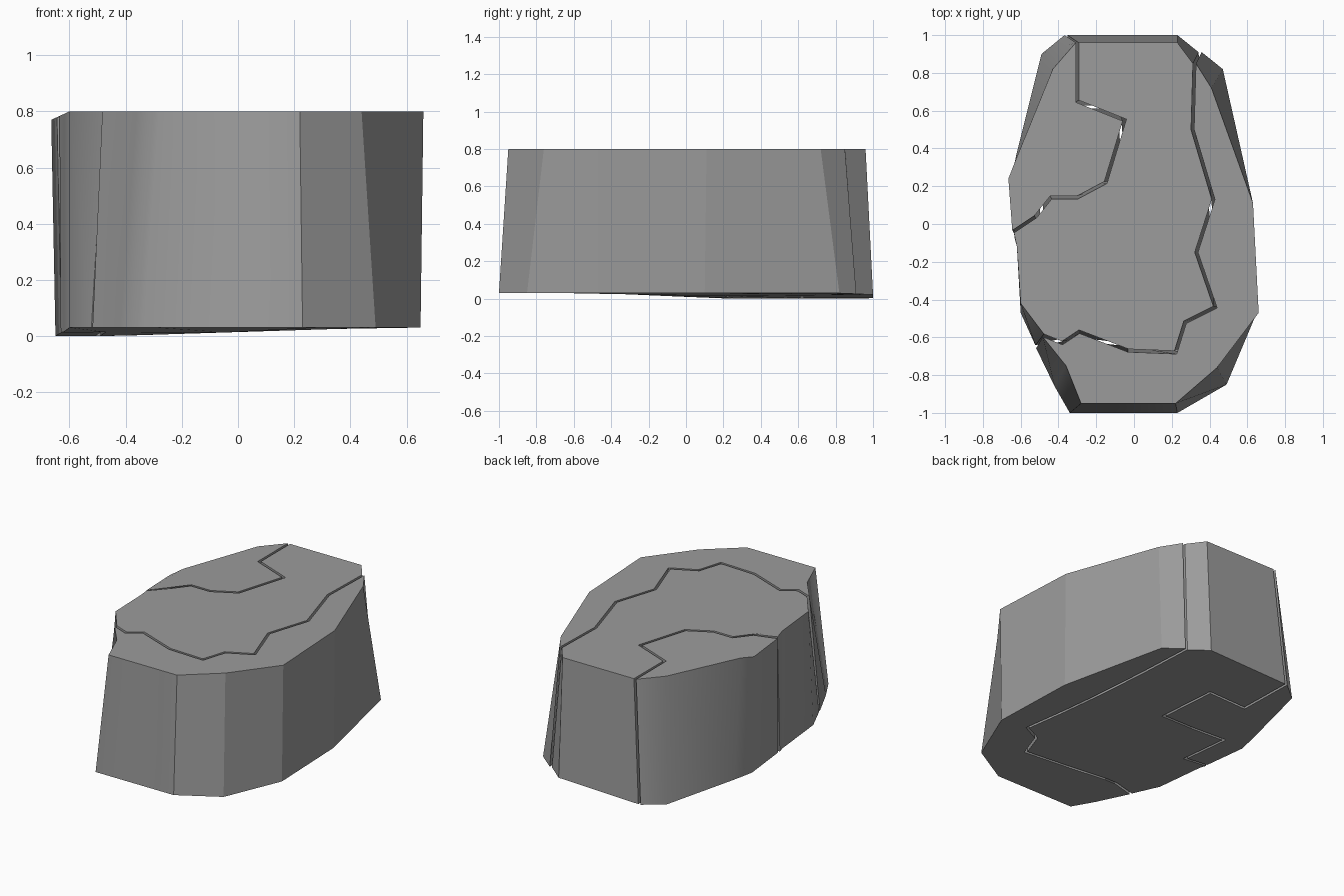
import bpy, bmesh
from mathutils import Vector

if "Cube" in bpy.data.objects:
    bpy.data.objects.remove(bpy.data.objects["Cube"])

HALF_GAP = 0.008

stone = bpy.data.materials.new("stone_grey")
stone.use_nodes = True
stone.diffuse_color = (0.33, 0.33, 0.33, 1)
stone.node_tree.nodes["Principled BSDF"].inputs["Base Color"].default_value = stone.diffuse_color

# Each row: bottom x, bottom y, top x, top y.
# Cracks run from the back of the rock towards the front.
left_crack = [
    (-.36, 1, -.3, .96), (-.35, .62, -.3, .65), (-.08, .62, -.05, .55),
    (-.05, .22, -.15, .22), (-.27, .23, -.3, .14), (-.5, .25, -.44, .14),
    (-.48, -.09, -.52, .04), (-.63, -.07, -.64, -.04)]
right_crack = [
    (.35, .91, .32, .85), (.37, .52, .31, .5), (.4, .13, .42, .13),
    (.43, -.15, .33, -.15), (.47, -.44, .43, -.44), (.35, -.5, .27, -.52),
    (.29, -.67, .22, -.68), (-.03, -.64, -.03, -.67), (-.29, -.61, -.29, -.57),
    (-.37, -.61, -.38, -.63), (-.52, -.65, -.48, -.59)]

# Outer wall runs, clockwise seen from above
back_wall = [(.23, 1, .23, .96)]
front_wall = [
    (.47, .82, .41, .72), (.63, .1, .63, .11), (.65, -.47, .66, -.47),
    (.49, -.85, .44, -.76), (.23, -1, .22, -.95), (-.34, -1, -.28, -.95),
    (-.42, -.86, -.36, -.75)]
side_wall = [(-.6, -.47, -.6, -.42), (-.62, -.12, -.62, -.12)]
left_wall = [(-.65, .24, -.665, .24), (-.62, .38, -.63, .33), (-.49, .9, -.43, .82)]


def clamp(value):
    return max(0.0, min(1.0, value))


def bottom_height(x, y):
    """The underside dips gently towards the back left."""
    return 0.03 * (1 - clamp((y + 0.45) / 0.65) * clamp((0.5 - x) / 0.95))


def top_height(x, y):
    """The top is level apart from a worn rim on one side."""
    return 0.8 - 0.03 * clamp((-0.6 - x) / 0.065)


def offset_path(path, side):
    """Shift an open 2D path sideways with mitred corners."""
    points = [Vector(p) for p in path]
    normals = []
    for start, end in zip(points, points[1:]):
        along = (end - start).normalized()
        normals.append(Vector((along.y, -along.x)) * side)
    shifted = []
    for i, point in enumerate(points):
        before = normals[max(i - 1, 0)]
        after = normals[min(i, len(normals) - 1)]
        mitre = (before + after).normalized()
        shifted.append(point + mitre * HALF_GAP / max(mitre.dot(after), 0.5))
    return shifted


def crack_face(crack, side):
    """One wall of a crack, pulled back to leave a thin gap."""
    low = offset_path([row[:2] for row in crack], side)
    high = offset_path([row[2:] for row in crack], side)
    return [(*a, *b) for a, b in zip(low, high)]


def build_piece(name, runs):
    """Loft a rock piece; runs are (rows, is_outer_wall) pairs."""
    bm = bmesh.new()
    low, high, outer = [], [], []
    for rows, is_outer in runs:
        for bx, by, tx, ty in rows:
            low.append(bm.verts.new((bx, by, bottom_height(bx, by))))
            high.append(bm.verts.new((tx, ty, top_height(tx, ty))))
            outer.append(is_outer)
    bm.faces.new(low)
    bm.faces.new(high)
    count = len(low)
    for i in range(count):
        j = (i + 1) % count
        bm.faces.new((low[i], low[j], high[j], high[i]))
    bmesh.ops.recalc_face_normals(bm, faces=bm.faces)

    # Crisp rims, cracks and faceted side; softened corners on the other side
    for face in bm.faces:
        face.smooth = True
    for edge in bm.edges:
        edge.smooth = False
    for i in range(count):
        if outer[i] and low[i].co.x < 0:
            bm.edges.get((low[i], high[i])).smooth = True

    mesh = bpy.data.meshes.new(name)
    bm.to_mesh(mesh)
    bm.free()
    mesh.materials.append(stone)
    piece = bpy.data.objects.new(name, mesh)
    bpy.context.collection.objects.link(piece)
    return piece


# Large middle piece between the two cracks
build_piece("middle_rock", [
    (crack_face(left_crack, -1)[::-1], False), (back_wall, True),
    (crack_face(right_crack, 1), False), (side_wall, True)])

# Piece wrapping around the front and one side
build_piece("front_rock", [
    (front_wall, True), (crack_face(right_crack, -1)[::-1], False)])

# Small piece at the back corner
build_piece("corner_rock", [
    (left_wall, True), (crack_face(left_crack, 1), False)])
